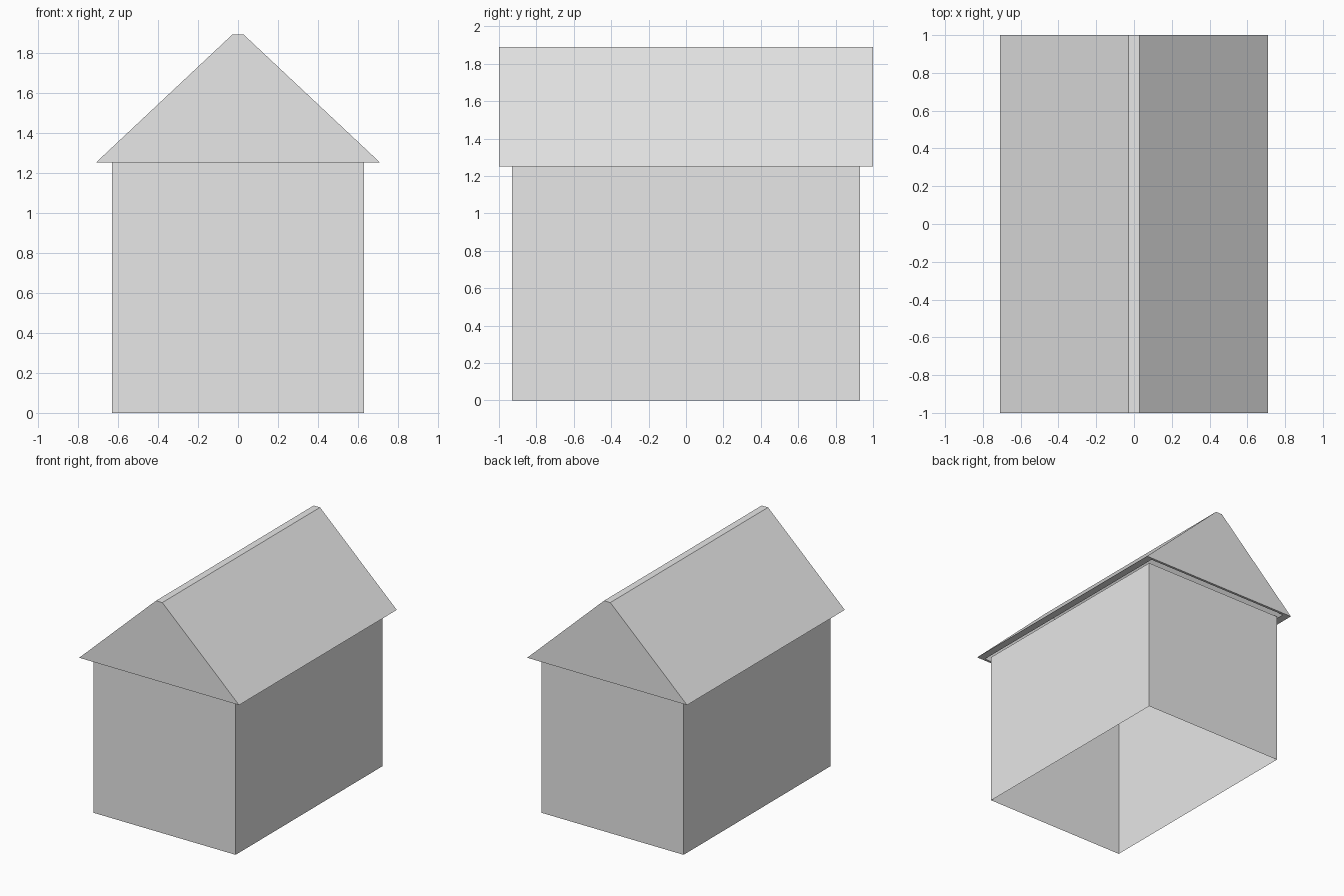
import bpy
import bmesh

cube = bpy.data.objects.get("Cube")
if cube:
    bpy.data.objects.remove(cube, do_unlink=True)

GREY = (0.8, 0.8, 0.8, 1.0)
grey = bpy.data.materials.new("plain grey")
grey.use_nodes = True
grey.diffuse_color = GREY
grey.node_tree.nodes["Principled BSDF"].inputs["Base Color"].default_value = GREY

EAVE = 1.25


def extrude_profile(name, profile, vector, keep):
    """Extrude a flat outline along a vector, keeping only faces that pass the rule."""
    bm = bmesh.new()
    face = bm.faces.new([bm.verts.new(p) for p in profile])
    result = bmesh.ops.extrude_face_region(bm, geom=[face], use_keep_orig=True)
    moved = [v for v in result["geom"] if isinstance(v, bmesh.types.BMVert)]
    bmesh.ops.translate(bm, verts=moved, vec=vector)
    bmesh.ops.recalc_face_normals(bm, faces=bm.faces)
    bm.normal_update()
    bmesh.ops.delete(bm, geom=[f for f in bm.faces if not keep(f)], context="FACES")
    mesh = bpy.data.meshes.new(name)
    bm.to_mesh(mesh)
    bm.free()
    mesh.materials.append(grey)
    obj = bpy.data.objects.new(name, mesh)
    bpy.context.collection.objects.link(obj)
    return obj


# Thin walls, open at the floor and under the roof
x, y = 0.63, 0.93
extrude_profile("walls", [(-x, -y, 0), (x, -y, 0), (x, y, 0), (-x, y, 0)],
                (0, 0, EAVE), lambda f: abs(f.normal.z) < 0.5)

# Gabled roof shell with a narrow flat ridge, open below
eave_x, ridge_x, ridge_z = 0.71, 0.028, 1.89
roof = extrude_profile("roof", [(-eave_x, -1, EAVE), (eave_x, -1, EAVE),
                                (ridge_x, -1, ridge_z), (-ridge_x, -1, ridge_z)],
                       (0, 2, 0), lambda f: f.normal.z > -0.5)

# Roof thickness, grown inward with a flat rim along the eaves
shell = roof.modifiers.new("thickness", "SOLIDIFY")
shell.solidify_mode = "EXTRUDE"
shell.thickness = 0.025
shell.offset = -1
shell.use_even_offset = True
bpy.context.view_layer.update()
thick = bpy.data.meshes.new_from_object(roof.evaluated_get(bpy.context.evaluated_depsgraph_get()))
roof.modifiers.clear()
roof.data = thick
for v in thick.vertices:
    if v.co.z < EAVE + 0.1:
        # Slide inner rim corners along the slope to the level of the eaves
        drop = v.co.z - EAVE
        v.co.x += (1 if v.co.x > 0 else -1) * drop * (eave_x - ridge_x) / (ridge_z - EAVE)
        v.co.z = EAVE
